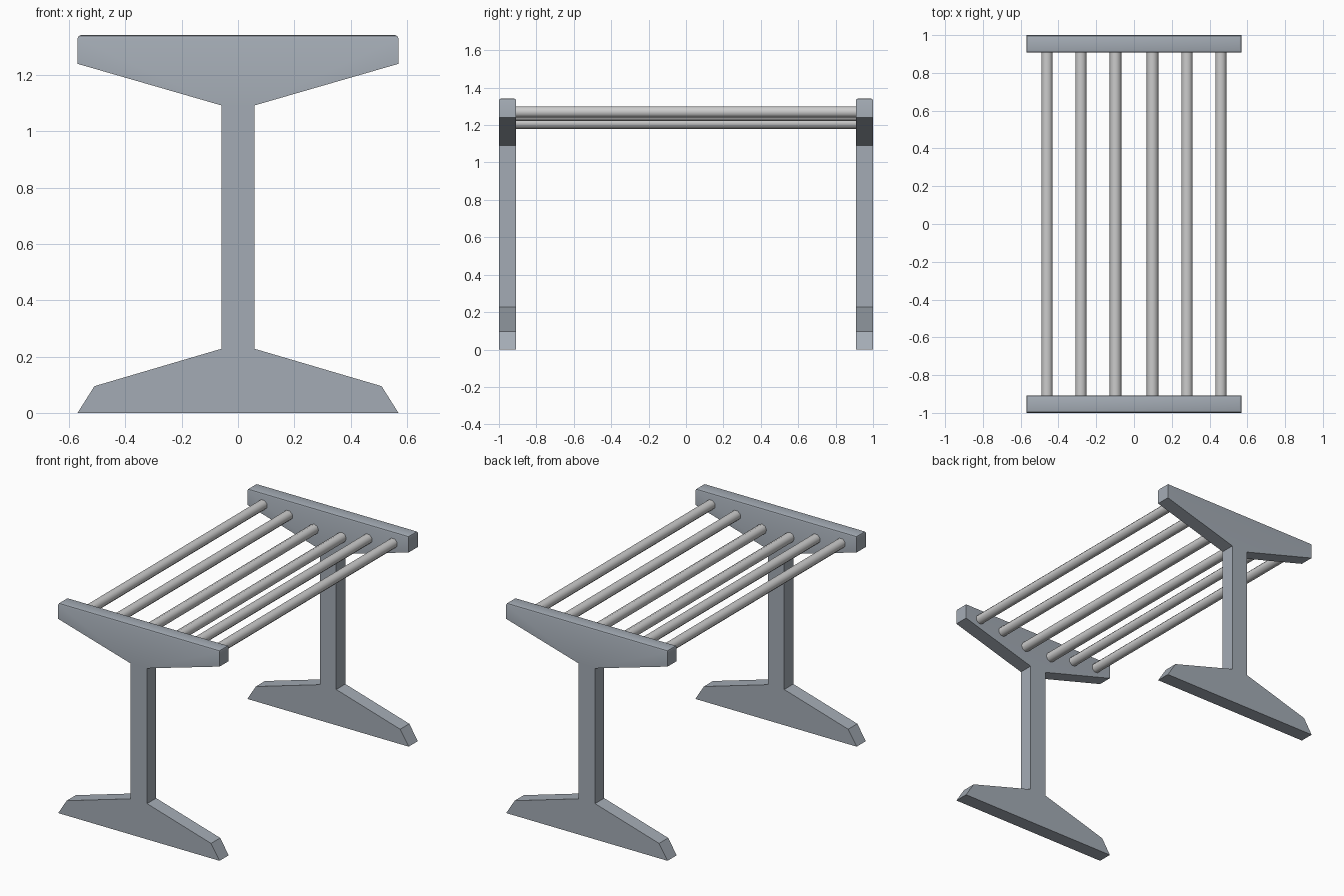
import bpy, bmesh, math
from mathutils import Matrix

if "Cube" in bpy.data.objects:
    bpy.data.objects.remove(bpy.data.objects["Cube"])

frame_mat = bpy.data.materials.new("blue_grey_paint")
frame_mat.diffuse_color = (0.37, 0.41, 0.46, 1.0)
frame_mat.use_nodes = True
frame_mat.node_tree.nodes["Principled BSDF"].inputs["Base Color"].default_value = frame_mat.diffuse_color


def make_object(name, bm, angle):
    bmesh.ops.recalc_face_normals(bm, faces=bm.faces[:])
    me = bpy.data.meshes.new(name)
    bm.to_mesh(me)
    bm.free()
    ob = bpy.data.objects.new(name, me)
    bpy.context.collection.objects.link(ob)
    bpy.ops.object.select_all(action='DESELECT')
    ob.select_set(True)
    bpy.context.view_layer.objects.active = ob
    bpy.ops.object.shade_smooth_by_angle(angle=math.radians(angle))
    return ob


# End frames: foot, column and headpiece share one mirrored outline
half = [(0.57, 0.0), (0.51, 0.095), (0.058, 0.228),
        (0.058, 1.092), (0.57, 1.24), (0.57, 1.342)]
outline = half + [(-x, z) for x, z in reversed(half)]


def end_frame(name, y0, y1):
    bm = bmesh.new()
    face = bm.faces.new([bm.verts.new((x, y0, z)) for x, z in outline])
    ext = bmesh.ops.extrude_face_region(bm, geom=[face])
    moved = [g for g in ext['geom'] if isinstance(g, bmesh.types.BMVert)]
    bmesh.ops.translate(bm, verts=moved, vec=(0, y1 - y0, 0))
    # soften the upper rim of the headpiece
    rim = [e for e in bm.edges if all(v.co.z > 1.3 for v in e.verts)]
    bmesh.ops.bevel(bm, geom=rim, offset=0.012, segments=2, profile=0.5,
                    affect='EDGES')
    ob = make_object(name, bm, 30)
    ob.data.materials.append(frame_mat)
    return ob


end_frame("front_end_frame", -1.0, -0.908)
end_frame("back_end_frame", 0.908, 1.0)


# Seat rods: octagonal bars dipping toward the middle
def rod(name, x, z, spin):
    bm = bmesh.new()
    mat = (Matrix.Translation((x, 0, z)) @ Matrix.Rotation(math.pi / 2, 4, 'X')
           @ Matrix.Rotation(spin, 4, 'Z'))
    bmesh.ops.create_cone(bm, cap_ends=True, segments=8, radius1=0.0315,
                          radius2=0.0315, depth=1.84, matrix=mat)
    return make_object(name, bm, 50)


for label, x, z, spin in (("outer", 0.46, 1.27, math.pi / 8),
                          ("middle", 0.281, 1.25, math.pi / 8),
                          ("inner", 0.098, 1.211, 0.0)):
    for side, s in (("left", -1), ("right", 1)):
        rod(f"{label}_seat_rod_{side}", s * x, z, spin)
